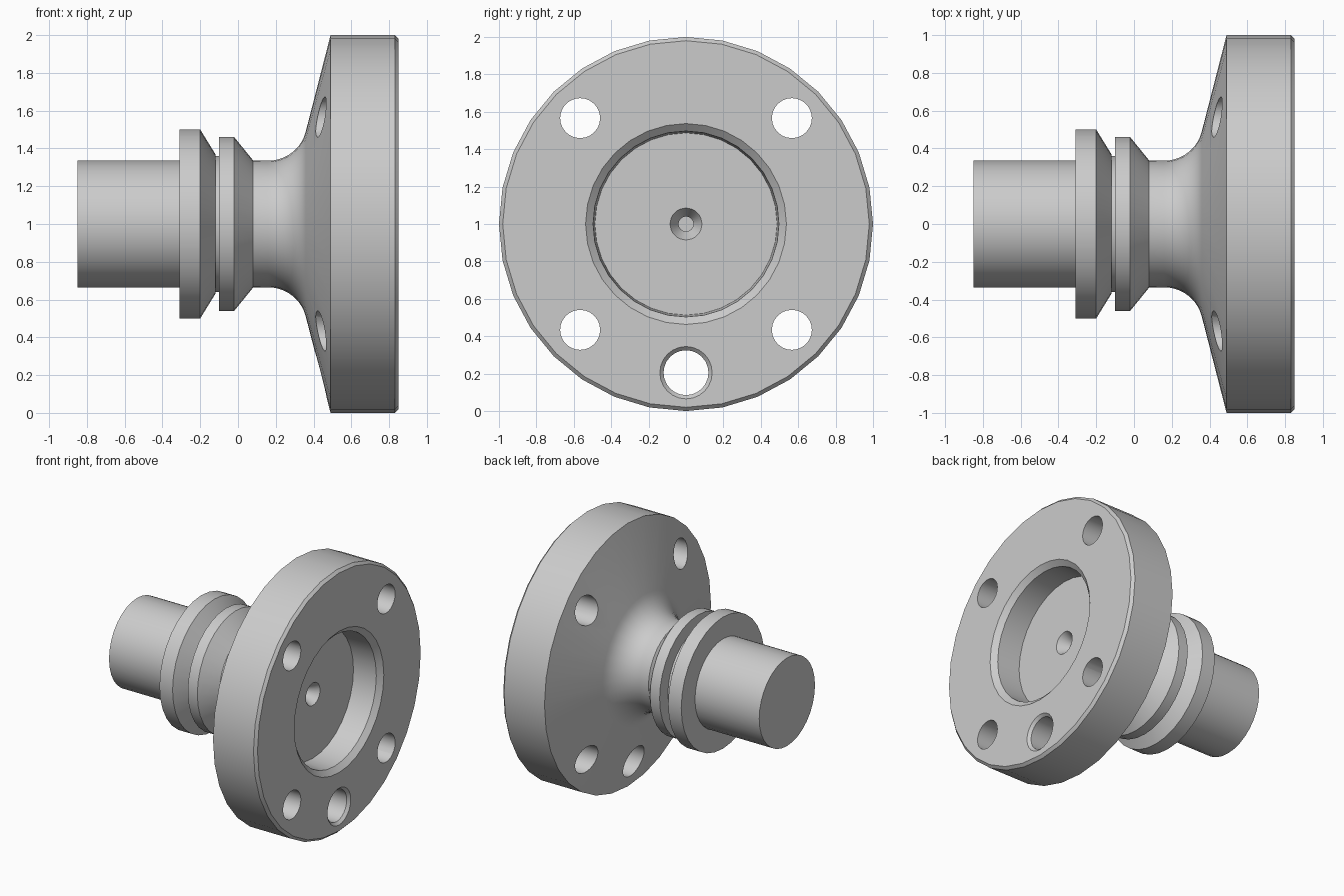
import bpy, bmesh
from math import radians, sin, cos, pi
from mathutils import Vector

cube = bpy.data.objects.get("Cube")
if cube:
    bpy.data.objects.remove(cube, do_unlink=True)

steel = bpy.data.materials.new("grey_steel")
steel.use_nodes = True
GREY = (0.6, 0.6, 0.6, 1)
steel.diffuse_color = GREY
steel.node_tree.nodes["Principled BSDF"].inputs["Base Color"].default_value = GREY


def lathe(name, profile, sides, y=0, z=1):
    """Turn an (x, radius) profile around a line parallel to x."""
    bm = bmesh.new()
    verts = [bm.verts.new((x, 0, r)) for x, r in profile]
    edges = [bm.edges.new(pair) for pair in zip(verts, verts[1:])]
    bmesh.ops.spin(bm, geom=verts + edges, cent=(0, 0, 0), axis=(1, 0, 0),
                   angle=2 * pi, steps=sides, use_merge=True)
    bmesh.ops.remove_doubles(bm, verts=bm.verts[:], dist=0.0001)
    bmesh.ops.recalc_face_normals(bm, faces=bm.faces[:])
    bmesh.ops.translate(bm, verts=bm.verts[:], vec=Vector((0, y, z)))
    mesh = bpy.data.meshes.new(name)
    bm.to_mesh(mesh)
    bm.free()
    mesh.materials.append(steel)
    obj = bpy.data.objects.new(name, mesh)
    bpy.context.collection.objects.link(obj)
    return obj


# Shaft, two bevelled collars with a narrow groove between them
shaft = [(-0.85, 0), (-0.85, 0.335), (-0.31, 0.335)]
collars = [(-0.31, 0.5), (-0.2, 0.5), (-0.12, 0.37), (-0.12, 0.36),
           (-0.1, 0.36), (-0.1, 0.46), (-0.02, 0.46), (0.08, 0.337)]

# Neck fillet sweeping tangentially into the conical flange back
R = 0.205
sweep = radians(76)
neck = [(0.16 + R * sin(sweep * i / 10), 0.335 + R - R * cos(sweep * i / 10))
        for i in range(11)]

# Flange rim, chamfered recess and centre-drilled hole
flange = [(0.49, 1), (0.83, 1), (0.85, 0.98)]
recess = [(0.85, 0.537), (0.815, 0.497), (0.63, 0.487)]
centre_drill = [(0.63, 0.085), (0.55, 0.04), (0.5, 0.04), (0.5, 0)]

body = lathe("flanged_shaft",
             shaft + collars + neck + flange + recess + centre_drill, 32)

# Four bolt holes and one larger hole chamfered on the flange face
bolt = [(0.2, 0), (0.2, 0.107), (1, 0.107), (1, 0)]
large = [(0.2, 0), (0.2, 0.12), (0.83, 0.12), (0.87, 0.16), (0.87, 0)]
cutters = [lathe("bolt_hole_cutter", bolt, 24, sy * 0.566, 1 + sz * 0.566)
           for sy in (-1, 1) for sz in (-1, 1)]
cutters.append(lathe("large_hole_cutter", large, 24, 0, 0.205))

bpy.ops.object.select_all(action='DESELECT')
bpy.context.view_layer.objects.active = body
body.select_set(True)
for cutter in cutters:
    cutter.hide_render = True
    mod = body.modifiers.new("hole", 'BOOLEAN')
    mod.operation = 'DIFFERENCE'
    mod.solver = 'EXACT'
    mod.object = cutter
    bpy.ops.object.modifier_apply(modifier=mod.name)
    bpy.data.objects.remove(cutter, do_unlink=True)

bpy.ops.object.shade_smooth_by_angle(angle=radians(25))
